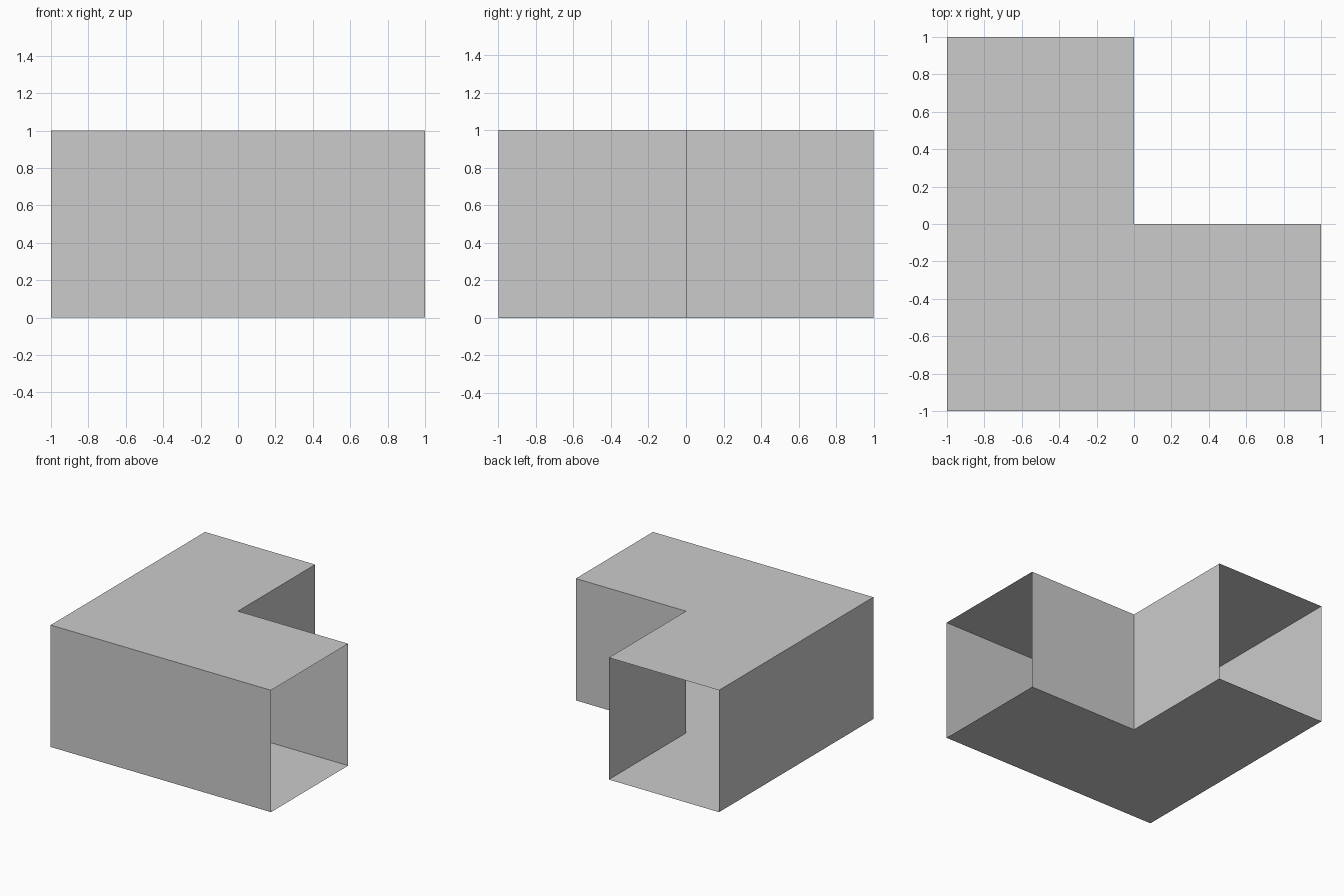
import bpy, bmesh

if "Cube" in bpy.data.objects:
    bpy.data.objects.remove(bpy.data.objects["Cube"])

# L-shaped floor plan, counter-clockwise; edges 1 and 4 are the open duct mouths
PLAN = [(-1, -1), (1, -1), (1, 0), (0, 0), (0, 1), (-1, 1)]
OPEN_EDGES = {1, 4}
HEIGHT = 1.0

bm = bmesh.new()
low = [bm.verts.new((x, y, 0)) for x, y in PLAN]
high = [bm.verts.new((x, y, HEIGHT)) for x, y in PLAN]
n = len(PLAN)

# Side walls, leaving both ends open
for i in range(n):
    if i not in OPEN_EDGES:
        j = (i + 1) % n
        bm.faces.new((low[i], low[j], high[j], high[i]))

# Floor and ceiling, each split into two quads along the mitre of the bend
for ring, flip in ((low, True), (high, False)):
    for idx in ((0, 1, 2, 3), (0, 3, 4, 5)):
        quad = [ring[k] for k in idx]
        bm.faces.new(quad[::-1] if flip else quad)

mesh = bpy.data.meshes.new("corner_duct")
bm.to_mesh(mesh)
bm.free()
duct = bpy.data.objects.new("corner_duct", mesh)
bpy.context.collection.objects.link(duct)
